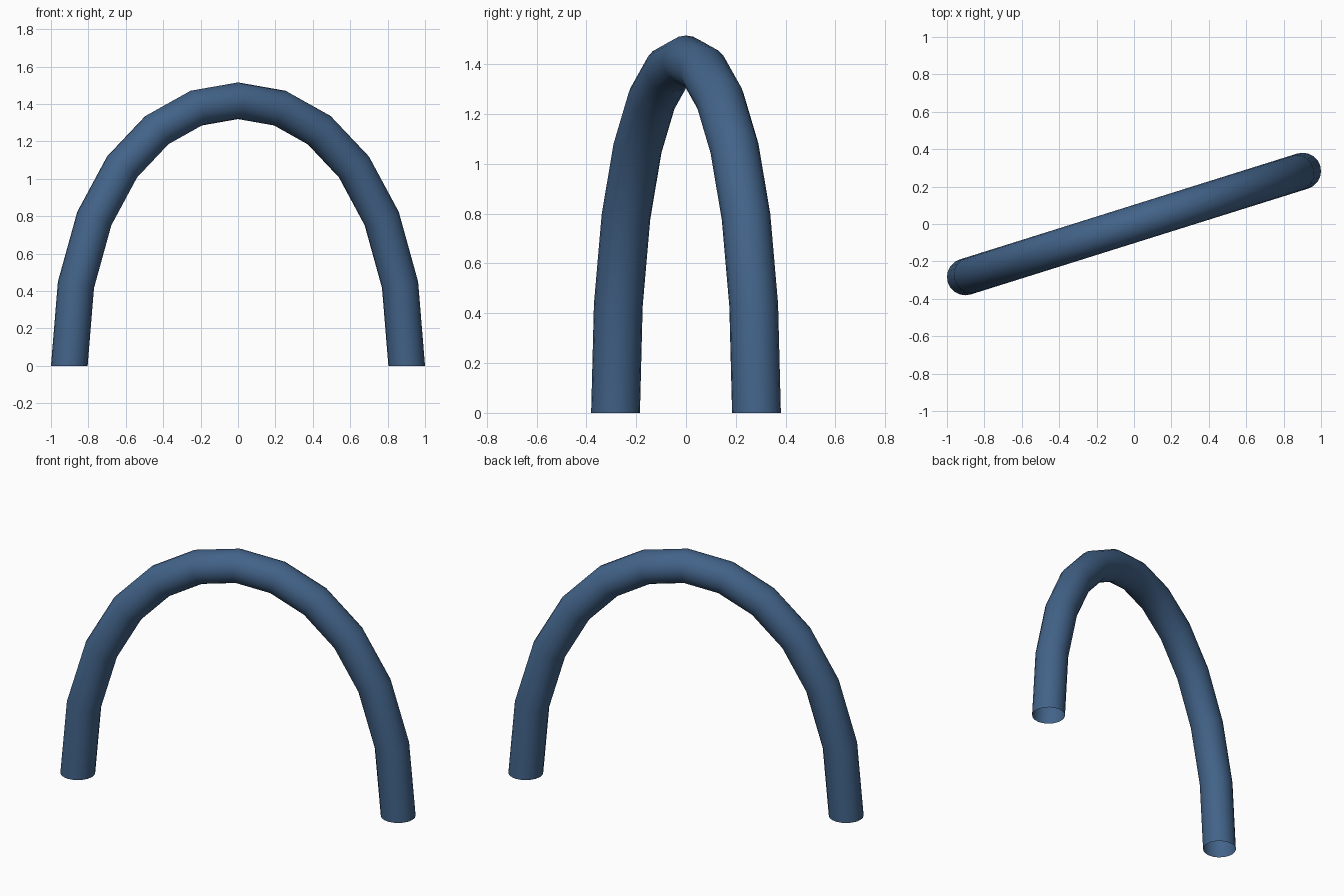
import bpy
from mathutils import Vector

if "Cube" in bpy.data.objects:
    bpy.data.objects.remove(bpy.data.objects["Cube"])

RADIUS = 0.098
FOOT = Vector((0.902, 0.283, 0.0))   # centre of the right foot
RISE = Vector((0.0, 0.0, 1.89))      # handle length, apex is 3/4 of this

# Arch path: one Bezier segment with vertical handles at both feet
curve = bpy.data.curves.new("arched_tube", 'CURVE')
curve.dimensions = '3D'
curve.resolution_u = 12
spline = curve.splines.new('BEZIER')
spline.bezier_points.add(1)
for point, foot, side in zip(spline.bezier_points, (-FOOT, FOOT), (1, -1)):
    point.handle_left_type = point.handle_right_type = 'FREE'
    point.co = foot
    point.handle_right = foot + RISE * side
    point.handle_left = foot - RISE * side
spline.use_smooth = True

# Round open-ended tube
curve.bevel_depth = RADIUS
curve.bevel_resolution = 8
curve.use_fill_caps = False

# Blue paint
paint = bpy.data.materials.new("blue_paint")
paint.diffuse_color = (0.055, 0.125, 0.25, 1.0)
paint.use_nodes = True
paint.node_tree.nodes["Principled BSDF"].inputs["Base Color"].default_value = paint.diffuse_color
curve.materials.append(paint)

tube = bpy.data.objects.new("arched_tube", curve)
bpy.context.collection.objects.link(tube)
